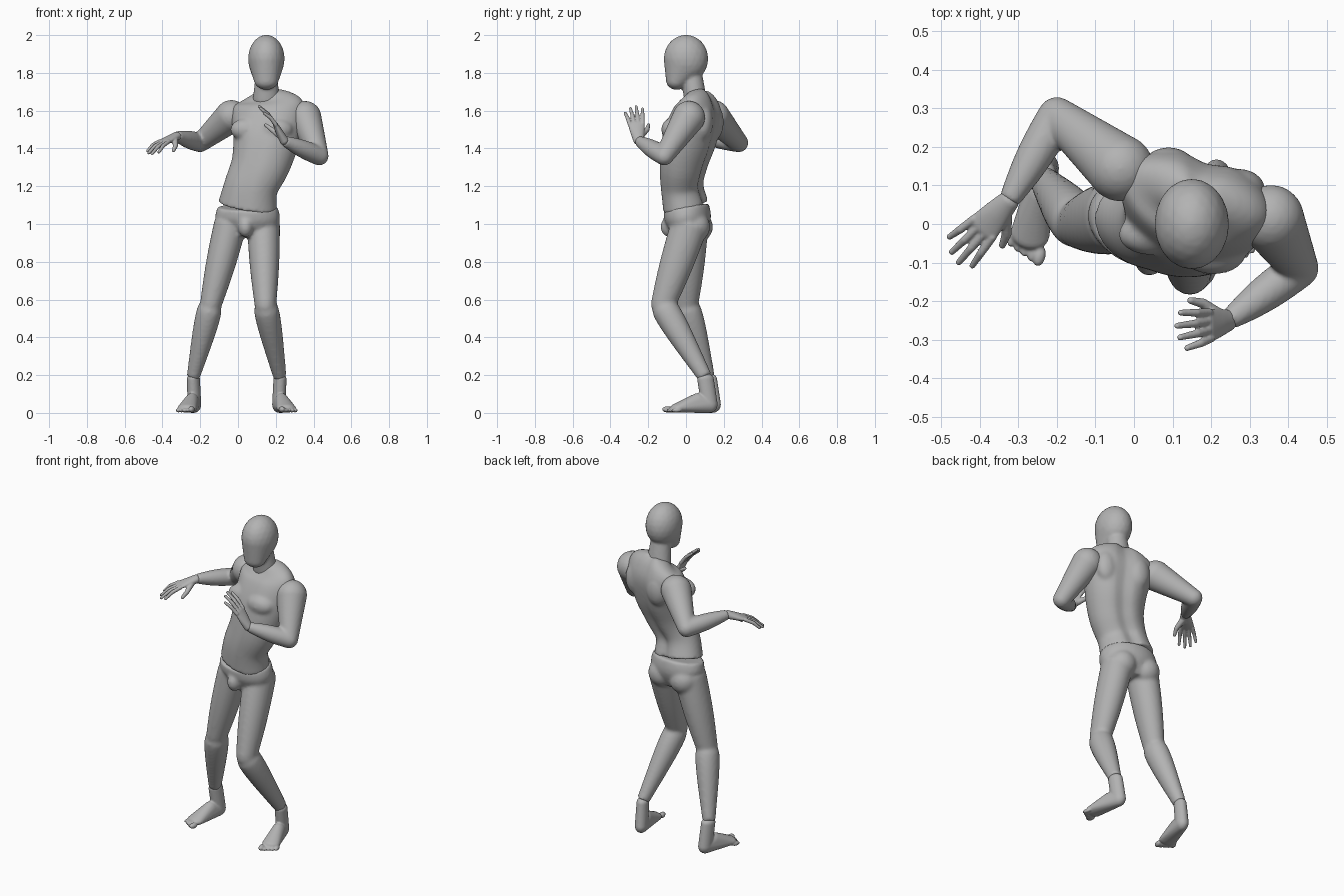
import bpy, bmesh, math
from mathutils import Vector, Matrix

cube = bpy.data.objects.get("Cube")
if cube:
    bpy.data.objects.remove(cube, do_unlink=True)

grey = bpy.data.materials.new("plain_grey")
grey.use_nodes = True
shade = (0.45, 0.45, 0.45, 1)
grey.diffuse_color = shade
grey.node_tree.nodes["Principled BSDF"].inputs["Base Color"].default_value = shade

# Unit ball points shared by every rounded volume
source = bmesh.new()
bmesh.ops.create_icosphere(source, subdivisions=3, radius=1)
unit_ball = [vert.co.copy() for vert in source.verts]
source.free()


def hull(bm, *balls, frame=Matrix()):
    """Stretch one convex skin around ellipsoids given as (centre, radii)."""
    verts = []
    for centre, radii in balls:
        if isinstance(radii, float):
            radii = (radii, radii, radii)
        place = frame @ Matrix.Translation(centre) @ Matrix.Diagonal((*radii, 1))
        verts += [bm.verts.new(place @ point) for point in unit_ball]
    result = bmesh.ops.convex_hull(bm, input=verts)
    inside = [v for v in result["geom_interior"] if isinstance(v, bmesh.types.BMVert)]
    bmesh.ops.delete(bm, geom=inside, context="VERTS")


def skin(bm, sections, side, groove=0, segments=40):
    """Join elliptical sections (centre, half width, half depth) along their path."""
    rings = []
    last = len(sections) - 1
    for i, (centre, width, depth) in enumerate(sections):
        along = sections[min(i + 1, last)][0] - sections[max(i - 1, 0)][0]
        along.normalize()
        across = (side - along * side.dot(along)).normalized()
        back = along.cross(across)
        ring = []
        for k in range(segments):
            angle = math.tau * k / segments
            c, s = math.cos(angle), math.sin(angle)
            # A furrow follows the spine, with a fainter one in front
            dent = groove * math.exp(-(c * 4) ** 2) * (1 if s > 0 else 0.3)
            ring.append(bm.verts.new(centre + across * c * width + back * s * (depth - dent)))
        rings.append(ring)
    for lower, upper in zip(rings, rings[1:]):
        for k in range(segments):
            n = (k + 1) % segments
            bm.faces.new((lower[k], lower[n], upper[n], upper[k]))
    bm.faces.new(rings[0][::-1])
    bm.faces.new(rings[-1])


def trunk(bm, rows, side, groove=0, steps=5):
    """Smooth body volume through rows of (z, x, y, half width, half depth)."""
    rows = [Vector(row) for row in rows]
    padded = [rows[0], *rows, rows[-1]]
    smooth = []
    for a, b, c, d in zip(padded, padded[1:], padded[2:], padded[3:]):
        for k in range(steps):
            t = k / steps
            smooth.append(b + (c - a) * t / 2 + (a - b * 2.5 + c * 2 - d / 2) * t ** 2
                          + (b * 1.5 - a / 2 - c * 1.5 + d / 2) * t ** 3)
    smooth.append(rows[-1])
    skin(bm, [(Vector((x, y, z)), w, d) for z, x, y, w, d in smooth], side, groove)


def limb(bm, start, end, thick, thin, bulge=0, peak=1, deep=1):
    """Tapered limb between two joints; the muscle swells by a sine along it."""
    start, end = Vector(start), Vector(end)
    sections = []
    steps = 16
    for i in range(steps + 1):
        t = i / steps
        radius = thick + (thin - thick) * t + bulge * math.sin(math.pi * t ** peak)
        sections.append((start.lerp(end, t), radius, radius * deep))
    skin(bm, sections, Vector((1, 0, 0.1)))


def finish(bm, name, voxel, passes):
    """Fuse the overlapping volumes of a part into one smooth surface."""
    bmesh.ops.recalc_face_normals(bm, faces=bm.faces)
    mesh = bpy.data.meshes.new(name)
    bm.to_mesh(mesh)
    bm.free()
    mesh.materials.append(grey)
    part = bpy.data.objects.new(name, mesh)
    bpy.context.collection.objects.link(part)
    fuse = part.modifiers.new("fuse", "REMESH")
    fuse.mode = "VOXEL"
    fuse.voxel_size = voxel
    fuse.use_smooth_shade = True
    soften = part.modifiers.new("soften", "SMOOTH")
    soften.factor = 0.5
    soften.iterations = passes


# Head: cranium and chin under one skin, set on the neck
bm = bmesh.new()
hull(bm, ((.15, 0, 1.875), (.097, .118, .127)), ((.15, -.05, 1.76), (.064, .056, .05)))
hull(bm, ((.15, .05, 1.66), (.072, .06, .05)), ((.15, .03, 1.78), .058))
finish(bm, "head", 0.008, 4)

# Torso: turned to its right and leaning, with chest and shoulder blades
bm = bmesh.new()
turn = Vector((.955, -.295, 0))
rear = Vector((.295, .955, 0))
trunk(bm, [(1.09, .05, 0, .16, .12), (1.2, .07, -.02, .145, .11), (1.32, .12, -.01, .16, .125),
           (1.45, .15, .02, .18, .14), (1.58, .16, .06, .2, .125), (1.65, .16, .07, .18, .09),
           (1.7, .15, .06, .07, .05)], turn, groove=0.022)
for s in (-1, 1):
    hull(bm, (Vector((.15, .03, 1.5)) + turn * s * .085 - rear * .085, (.085, .055, .06)))
    hull(bm, (Vector((.16, .05, 1.54)) + turn * s * .095 + rear * .07, (.07, .055, .1)))
finish(bm, "torso", 0.01, 6)

# Pelvis, thighs and shins as one part
bm = bmesh.new()
trunk(bm, [(.93, .04, .01, .1, .08), (1.02, .05, .01, .17, .12), (1.09, .05, 0, .16, .12)],
      Vector((.98, -.18, 0)))
hull(bm, ((.04, -.09, .985), (.04, .045, .055)))
for hip, knee, ankle, seat in (
        ((-.04, .02, 1), (-.145, 0, .57), (-.237, .115, .19), (-.03, .06, .985)),
        ((.135, .02, 1), (.145, -.123, .57), (.222, .1, .19), (.125, .045, .985))):
    limb(bm, hip, knee, .087, .057, bulge=.006, deep=1.13)
    limb(bm, knee, ankle, .057, .035, bulge=.013, peak=.5, deep=1.1)
    hull(bm, (knee, (.056, .062, .06)))
    hull(bm, (seat, .083))
finish(bm, "legs", 0.01, 6)


def arm(name, shoulder, elbow, wrist):
    bm = bmesh.new()
    limb(bm, shoulder, elbow, .087, .05)
    limb(bm, elbow, wrist, .05, .027, bulge=.008)
    hull(bm, (shoulder, .087))
    hull(bm, (elbow, .05))
    finish(bm, name, 0.008, 5)


def hand(name, wrist, tip, thumb):
    """Local frame: x to the thumb, y to the fingertips, z out of the back of the hand."""
    wrist = Vector(wrist)
    reach = (Vector(tip) - wrist).normalized()
    inner = Vector(thumb)
    inner = (inner - reach * inner.dot(reach)).normalized()
    back = inner.cross(reach)
    if back.z < 0:
        back.negate()
    frame = Matrix.Translation(wrist) @ Matrix((inner, reach, back)).transposed().to_4x4()
    bm = bmesh.new()
    # Palm
    hull(bm, ((0, 0, 0), (.028, .02, .024)), ((0, .05, .006), (.037, .02, .02)),
         ((0, .1, .014), (.044, .02, .012)), frame=frame)
    # Fingers fan out and droop at the tips
    for i, length in enumerate((.21, .23, .222, .195)):
        base = .034 - .0225 * i
        knuckle = ((base, .1, .014), .011)
        middle = ((base * 1.2, .05 + length / 2, .014), .0105)
        end = ((base * 1.4, length - .005, 0), .008)
        hull(bm, knuckle, middle, frame=frame)
        hull(bm, middle, end, frame=frame)
    # Thumb
    joint = ((.055, .08, -.018), .013)
    hull(bm, ((.012, .03, 0), .019), joint, frame=frame)
    hull(bm, joint, ((.068, .118, -.03), .009), frame=frame)
    finish(bm, name, 0.0035, 3)


def foot(name, x, y, outer):
    """Foot pointing forward, splayed towards its outer side."""
    frame = Matrix.Translation((x, y, 0)) @ Matrix.Rotation(outer * math.radians(13), 4, "Z")
    bm = bmesh.new()
    heel = ((0, .022, .045), (.036, .044, .045))
    hull(bm, heel, ((0, -.04, .055), (.038, .05, .05)), ((0, -.15, .026), (.051, .04, .025)),
         frame=frame)
    hull(bm, heel, ((0, 0, .18), (.034, .045, .03)), frame=frame)
    # Toes, the big one on the inner side
    for i in range(5):
        radius = .0115 if i else .0165
        hull(bm, ((outer * (.02 * i - .036), .008 * i - .2, radius + .002),
                  (radius, .028, radius)), frame=frame)
    finish(bm, name, 0.005, 3)


right_wrist, left_wrist = (-.325, .06, 1.465), (.245, -.25, 1.44)
arm("right_arm", (-.035, .145, 1.57), (-.2, .28, 1.43), right_wrist)
arm("left_arm", (.355, .015, 1.565), (.43, -.115, 1.36), left_wrist)
hand("right_hand", right_wrist, (-.468, -.09, 1.372), (.75, -.66, 0))
hand("left_hand", left_wrist, (.105, -.282, 1.632), (0, 1, 0))
foot("right_foot", -.236, .12, -1)
foot("left_foot", .222, .103, 1)
